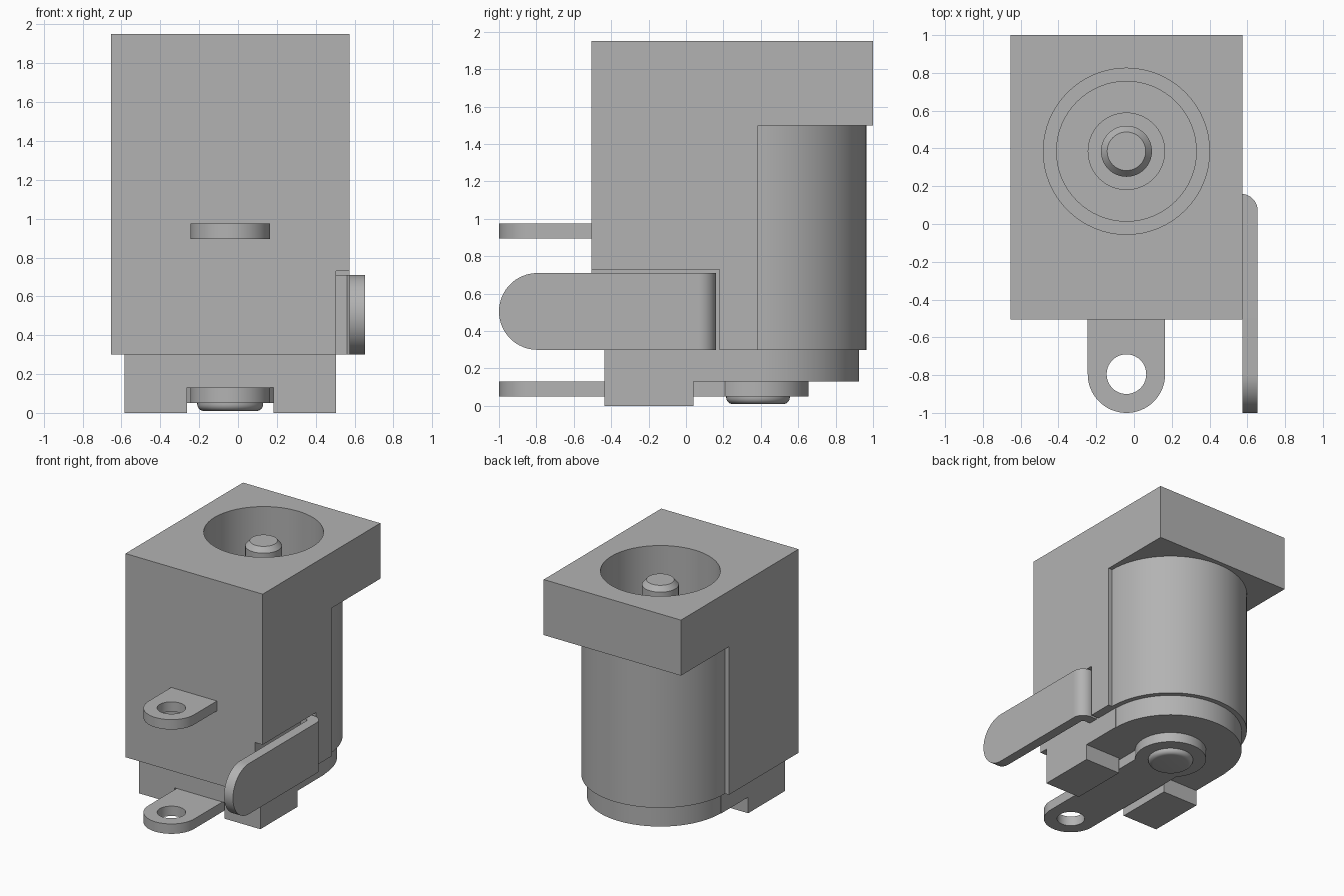
import bpy, bmesh, math
from mathutils import Matrix, Vector

cube = bpy.data.objects.get("Cube")
if cube:
    bpy.data.objects.remove(cube, do_unlink=True)

CX, CY = -0.04, 0.385        # socket axis
HOLE, LUG = 0.105, 0.205     # terminal hole radius and half width
TIP = -0.795                 # centre of the rounded terminal ends

grey = bpy.data.materials.new("neutral grey")
grey.use_nodes = True
colour = (0.45, 0.45, 0.45, 1)
grey.diffuse_color = colour
grey.node_tree.nodes["Principled BSDF"].inputs["Base Color"].default_value = colour


def arc(cx, cy, r, a0, a1, n=32):
    """Points on an arc, angles in degrees."""
    angles = [math.radians(a0 + (a1 - a0) * i / n) for i in range(n + 1)]
    return [(cx + r * math.cos(a), cy + r * math.sin(a)) for a in angles]


def finish(name, bm):
    bmesh.ops.recalc_face_normals(bm, faces=bm.faces)
    mesh = bpy.data.meshes.new(name)
    bm.to_mesh(mesh)
    bm.free()
    mesh.materials.append(grey)
    ob = bpy.data.objects.new(name, mesh)
    bpy.context.collection.objects.link(ob)
    return ob


def prism(name, outline, low, high, along_x=False):
    """Extrude an xy outline along z, or a yz outline along x."""
    bm = bmesh.new()
    face = bm.faces.new([bm.verts.new((a, b, low)) for a, b in outline])
    ext = bmesh.ops.extrude_face_region(bm, geom=[face])["geom"]
    top = [v for v in ext if isinstance(v, bmesh.types.BMVert)]
    bmesh.ops.translate(bm, verts=top, vec=Vector((0, 0, high - low)))
    if along_x:
        for v in bm.verts:
            v.co = v.co.zxy
    return finish(name, bm)


def box(name, x, y, z):
    return prism(name, [(x[0], y[0]), (x[1], y[0]), (x[1], y[1]), (x[0], y[1])], *z)


def lathe(name, profile):
    """Spin a radius/height profile about the socket axis."""
    bm = bmesh.new()
    verts = [bm.verts.new((CX + r, CY, z)) for r, z in profile]
    edges = [bm.edges.new(pair) for pair in zip(verts, verts[1:])]
    bmesh.ops.spin(bm, geom=verts + edges, cent=(CX, CY, 0), axis=(0, 0, 1),
                   angle=math.tau, steps=64)
    bmesh.ops.remove_doubles(bm, verts=bm.verts, dist=0.0001)
    return finish(name, bm)


def combine(ob, other, operation):
    mod = ob.modifiers.new("combine", "BOOLEAN")
    mod.operation, mod.solver, mod.object = operation, "EXACT", other
    bpy.context.view_layer.objects.active = ob
    bpy.ops.object.modifier_apply(modifier=mod.name)
    bpy.data.objects.remove(other, do_unlink=True)


def barrel_outline(half, front, r):
    """Square at the front, round at the back."""
    return [(CX - half, front), (CX + half, front), (CX + half, CY)] + \
        arc(CX, CY, r, 0, 180, 64) + [(CX - half, CY)]


# Housing: rounded lower part under a square collar
housing = prism("housing", barrel_outline(0.615, -0.505, 0.58), 0.3, 1.6)
combine(housing, box("collar", (CX - 0.615, CX + 0.615), (-0.505, 1), (1.5, 1.95)), "UNION")

# Stepped socket bore
combine(housing, lathe("bore", [(0, 0.45), (0.37, 0.45), (0.37, 0.7), (0.44, 0.7),
                                (0.44, 2.1), (0, 2.1)]), "DIFFERENCE")

# Recess behind the side terminal
combine(housing, box("recess", (0.505, 0.7), (-0.6, 0.18), (0.2, 0.73)), "DIFFERENCE")

# Base plate and feet
base = prism("base_plate", barrel_outline(0.545, -0.435, 0.54), 0.13, 0.3)
feet = [box(name, sorted((CX + s * 0.2225, CX + s * 0.545)), (-0.435, 0.04), (0, 0.13))
        for name, s in (("left_foot", 1), ("right_foot", -1))]

# Centre contact and rivet
pin = lathe("centre_pin", [(0, 0.45), (0.205, 0.45), (0.205, 0.55), (0.135, 0.55),
                           (0.135, 1.84), (0.102, 1.88), (0, 1.88)])
rivet = lathe("rivet_head", [(0, 0.06), (0.17, 0.06), (0.17, 0.045)] +
              arc(0.135, 0.045, 0.035, 0, -90, 6) + [(0, 0.01)])

# Flat terminals at the front
middle = prism("middle_terminal", arc(CX, TIP, LUG, 180, 360) +
               [(CX + LUG, -0.45), (CX - LUG, -0.45)], 0.895, 0.975)
half_angle = math.degrees(math.acos(LUG / 0.27))
bottom = prism("bottom_terminal", arc(CX, TIP, LUG, 180, 360) +
               arc(CX, CY, 0.27, -half_angle, 180 + half_angle, 48), 0.05, 0.13)
for lug in (middle, bottom):
    combine(lug, prism("hole", arc(CX, TIP, HOLE, 0, 351, 39), 0, 1.2), "DIFFERENCE")

# Side terminal with its rear end bent into the housing
side = prism("side_terminal", arc(TIP, 0.505, LUG, 270, 90) + [(0.06, 0.71), (0.06, 0.3)],
             0.575, 0.655, along_x=True)
combine(side, prism("side_hole", arc(TIP, 0.505, HOLE, 0, 351, 39), 0.4, 0.8,
                    along_x=True), "DIFFERENCE")
bend = prism("side_terminal_bend", [(0.575, 0.06), (0.655, 0.06)] +
             arc(0.565, 0.07, 0.09, 0, 90, 12) + [(0.48, 0.16), (0.48, 0.08), (0.56, 0.08)],
             0.3, 0.71)

# Smooth the round walls, keep edges crisp
bpy.ops.object.select_all(action="DESELECT")
for ob in [housing, base, pin, rivet, middle, bottom, side, bend] + feet:
    ob.select_set(True)
bpy.context.view_layer.objects.active = housing
bpy.ops.object.shade_smooth_by_angle(angle=math.radians(30))
